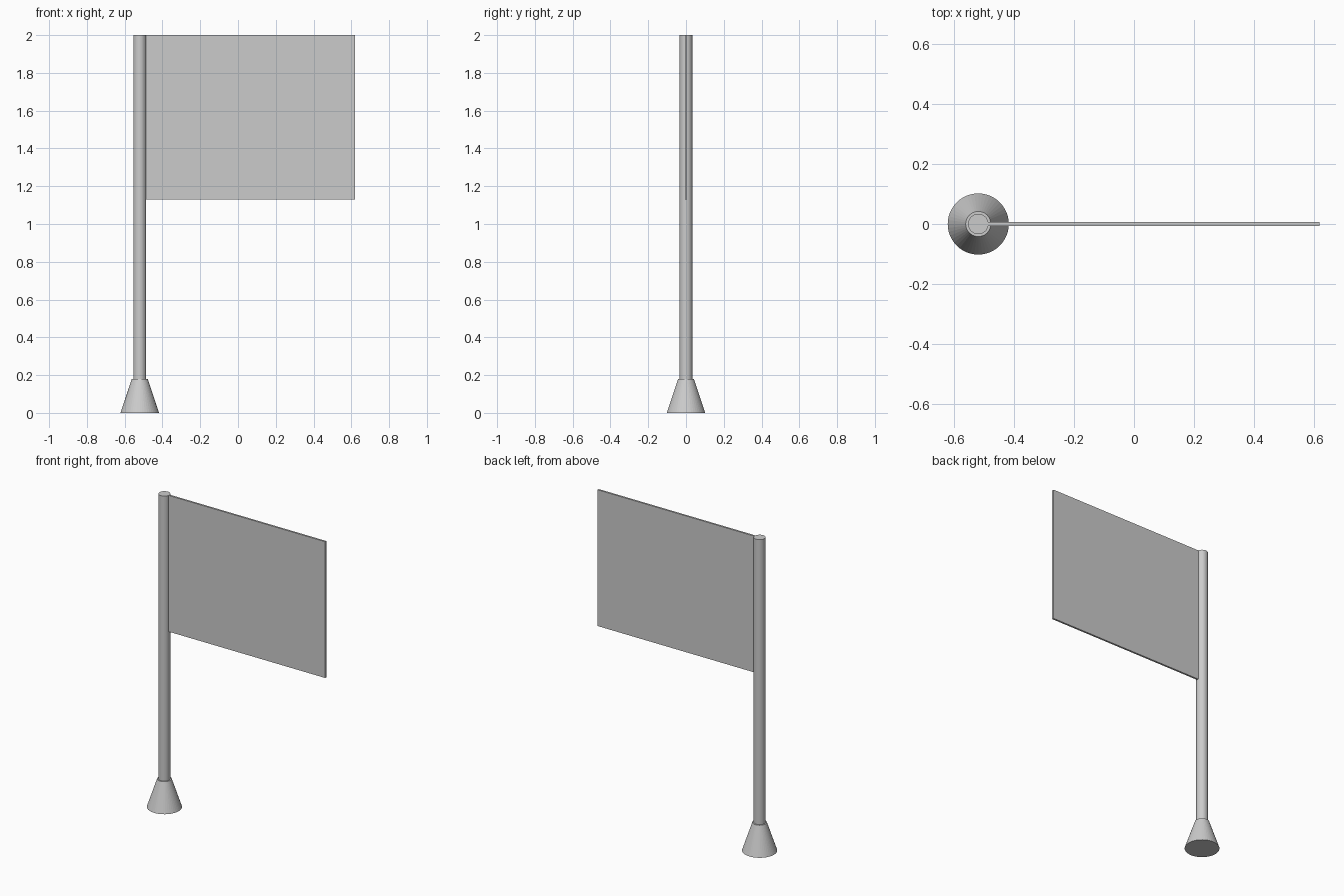
import bpy

cube = bpy.data.objects.get("Cube")
if cube:
    bpy.data.objects.remove(cube, do_unlink=True)

POLE_X = -0.52
SIDES = 48

grey = bpy.data.materials.new("light grey")
grey.use_nodes = True
colour = (0.6, 0.6, 0.6, 1)
grey.diffuse_color = colour
grey.node_tree.nodes["Principled BSDF"].inputs["Base Color"].default_value = colour


def finish(name):
    obj = bpy.context.object
    obj.name = name
    obj.data.materials.append(grey)
    return obj


def round_part(name, r_bottom, r_top, z0, z1):
    bpy.ops.mesh.primitive_cone_add(vertices=SIDES, radius1=r_bottom, radius2=r_top,
                                    depth=z1 - z0, location=(POLE_X, 0, (z0 + z1) / 2))
    return finish(name)


# Tapered foot and upright pole
round_part("base", 0.102, 0.042, 0, 0.18)
round_part("pole", 0.034, 0.034, 0.17, 2)

# Thin rectangular flag, its inner edge set into the pole
x0, x1, z0, z1 = -0.5, 0.62, 1.13, 2
bpy.ops.mesh.primitive_cube_add(size=1, location=((x0 + x1) / 2, 0, (z0 + z1) / 2))
flag = finish("flag")
flag.scale = (x1 - x0, 0.012, z1 - z0)
bpy.ops.object.transform_apply(location=False, rotation=False, scale=True)
